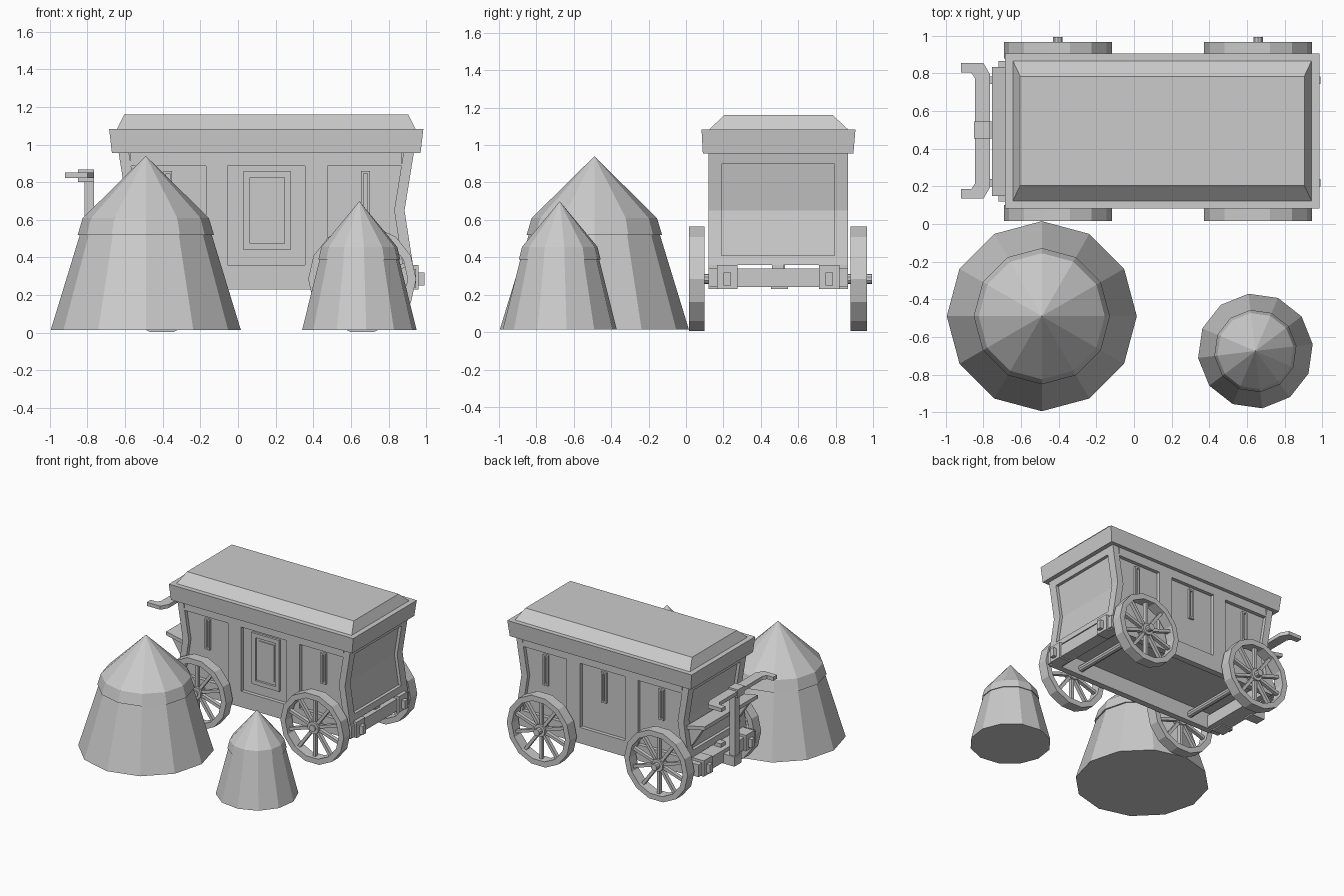
import bpy, bmesh
from math import cos, sin, pi
from mathutils import Vector, Matrix

if "Cube" in bpy.data.objects:
    bpy.data.objects.remove(bpy.data.objects["Cube"])

Y0, Y1, YM = 0.12, 0.865, 0.4925      # wagon side walls and middle
XM = 0.15                             # wagon middle along x


def finish(name, bm):
    bmesh.ops.recalc_face_normals(bm, faces=bm.faces)
    me = bpy.data.meshes.new(name)
    bm.to_mesh(me)
    bm.free()
    ob = bpy.data.objects.new(name, me)
    bpy.context.collection.objects.link(ob)
    return ob


def add_prism(bm, pts, axis, a, b):
    """Extrude a 2D outline along y (pts are x,z) or z (pts are x,y)."""
    def at(p, d):
        return (p[0], d, p[1]) if axis == 'y' else (p[0], p[1], d)
    lo = [bm.verts.new(at(p, a)) for p in pts]
    hi = [bm.verts.new(at(p, b)) for p in pts]
    n = len(pts)
    bm.faces.new(lo)
    bm.faces.new(hi[::-1])
    for i in range(n):
        bm.faces.new((lo[i], lo[(i + 1) % n], hi[(i + 1) % n], hi[i]))


def add_box(bm, x0, x1, y0, y1, z0, z1):
    add_prism(bm, [(x0, y0), (x1, y0), (x1, y1), (x0, y1)], 'z', z0, z1)


def box(name, *b):
    bm = bmesh.new()
    add_box(bm, *b)
    return finish(name, bm)


def prism(name, *a):
    bm = bmesh.new()
    add_prism(bm, *a)
    return finish(name, bm)


def loft(name, rings):
    """Stack of closed rings, bridged and capped."""
    bm = bmesh.new()
    vs = [[bm.verts.new(p) for p in r] for r in rings]
    n = len(vs[0])
    for lo, hi in zip(vs, vs[1:]):
        for i in range(n):
            bm.faces.new((lo[i], lo[(i + 1) % n], hi[(i + 1) % n], hi[i]))
    bm.faces.new(vs[0])
    bm.faces.new(vs[-1])
    bmesh.ops.remove_doubles(bm, verts=bm.verts, dist=0.0005)
    return finish(name, bm)


def rect(x0, x1, y0, y1, z):
    return [(x0, y0, z), (x1, y0, z), (x1, y1, z), (x0, y1, z)]


def frame(name, x0, x1, z0, z1, w, ya, yb):
    bm = bmesh.new()
    add_box(bm, x0, x0 + w, ya, yb, z0, z1)
    add_box(bm, x1 - w, x1, ya, yb, z0, z1)
    add_box(bm, x0 + w, x1 - w, ya, yb, z0, z0 + w)
    add_box(bm, x0 + w, x1 - w, ya, yb, z1 - w, z1)
    return finish(name, bm)


def wall_x(z):
    """Waisted end wall."""
    if z > 0.65:
        return 0.885 + 0.05 * (z - 0.65) / 0.31
    return 0.885 + 0.045 * (0.65 - z) / 0.29


def strip(z0, z1, inner, outer=0.0, side=1):
    zs = [z0] + ([0.65] if z0 < 0.65 < z1 else []) + [z1]
    pts = [(wall_x(z) - outer, z) for z in zs] + [(wall_x(z) - inner, z) for z in zs[::-1]]
    return [(x if side > 0 else 2 * XM - x, z) for x, z in pts]


# Wagon body core, set back behind the framing
core = [(wall_x(z) - 0.025, z) for z in (0.36, 0.65, 0.96)]
core += [(2 * XM - x, z) for x, z in core[::-1]]
prism("body_core", core, 'y', Y0 + 0.03, Y1 - 0.03)

# Corner posts and end rails
for side, lab in ((1, "right"), (-1, "left")):
    for ya, yb in ((Y0, Y0 + 0.07), (Y1 - 0.07, Y1)):
        prism(lab + "_corner_post", strip(0.36, 0.96, 0.055, 0, side), 'y', ya, yb)
    prism(lab + "_end_top_rail", strip(0.90, 0.96, 0.055, 0, side), 'y', Y0 + 0.07, Y1 - 0.07)
    prism(lab + "_end_bottom_rail", strip(0.36, 0.41, 0.055, 0, side), 'y', Y0 + 0.07, Y1 - 0.07)

# Side framing, front and back
for lab, ya, yb, out in (("front", Y0, Y0 + 0.05, -1), ("back", Y1 - 0.05, Y1, 1)):
    box(lab + "_top_rail", -0.57, 0.87, ya, yb, 0.885, 0.96)
    box(lab + "_bottom_rail", -0.63, 0.93, ya, yb, 0.23, 0.36)
    for x0, x1 in ((-0.17, -0.055), (0.355, 0.475)):
        box(lab + "_stile", x0, x1, ya, yb, 0.36, 0.885)
    panel = Y0 + 0.03 if out < 0 else Y1 - 0.03
    yy = sorted((panel - out * 0.01, panel + out * 0.018))
    for xc in (-0.3725, 0.15, 0.6775):
        if lab == "front" and xc == 0.15:
            # Door
            frame("door_frame", 0.03, 0.28, 0.44, 0.86, 0.034, *yy)
            box("door_panel", 0.085, 0.225, panel - 0.006, panel + 0.01, 0.50, 0.80)
        else:
            frame(lab + "_window_slot", xc - 0.023, xc + 0.023, 0.61, 0.86, 0.013, *yy)

# Roof: flared eave and low hip
loft("roof_eave", [rect(-0.67, 0.97, 0.09, 0.895, 0.955), rect(-0.685, 0.985, 0.083, 0.906, 1.083)])
loft("roof_hip", [rect(-0.645, 0.945, 0.12, 0.87, 1.08), rect(-0.605, 0.905, 0.205, 0.785, 1.16)])

# Chassis crossbars with end blocks
for lab, x0, x1, xt in (("right", 0.84, 0.945, 0.99), ("left", -0.72, -0.58, -0.765)):
    box(lab + "_crossbar", x0, x1, Y0, Y1, 0.24, 0.34)
    box(lab + "_crossbar_pin", (x0 + x1) / 2 - 0.03, (x0 + x1) / 2 + 0.03, 0.46, 0.52, 0.33, 0.37)
    xe = x1 if lab == "right" else x0
    s = 1 if lab == "right" else -1
    for yc in (0.22, 0.765):
        a, b = sorted((xe - s * 0.09, xe + s * 0.015))
        box(lab + "_block", a, b, yc - 0.055, yc + 0.055, 0.23, 0.36)
        a, b = sorted((xe, xt))
        box(lab + "_block_peg", a, b, yc - 0.02, yc + 0.02, 0.25, 0.32)

# Driver's bench with triangular brackets
prism("bench_board", [(-0.755, 0.62), (-0.59, 0.585), (-0.59, 0.615), (-0.755, 0.65)], 'y', 0.15, 0.835)
for yc in (0.19, 0.795):
    prism("bench_bracket", [(-0.73, 0.62), (-0.58, 0.59), (-0.59, 0.45), (-0.62, 0.45)],
          'y', yc - 0.02, yc + 0.02)

# Pull post and handlebar
box("pull_post", -0.815, -0.765, 0.47, 0.53, 0.23, 0.83)
box("pull_post_foot", -0.82, -0.70, 0.455, 0.545, 0.23, 0.31)
half = [(-0.765, 0.30), (-0.80, 0.36), (-0.92, 0.36), (-0.92, 0.31), (-0.865, 0.31), (-0.845, 0.28)]
outline = [(x, 0.495 + y) for x, y in half] + [(x, 0.495 - y) for x, y in half[::-1]]
prism("handlebar", outline, 'z', 0.822, 0.852)
box("handlebar_clamp", -0.85, -0.765, 0.455, 0.545, 0.80, 0.867)


# Wheels
def wheel(name, x, ya, yb, spokes=10, seg=14, r=0.287, w=0.045):
    bm = bmesh.new()
    prof = [(r, ya), (r, yb), (r - w, yb), (r - w, ya)]
    rows = []
    for i in range(seg):
        t = 2 * pi * (i + 0.5) / seg + pi / 2
        rows.append([bm.verts.new((x + q * cos(t), y, 0.285 + q * sin(t))) for q, y in prof])
    for a, b in zip(rows, rows[1:] + rows[:1]):
        for j in range(4):
            bm.faces.new((a[j], a[(j + 1) % 4], b[(j + 1) % 4], b[j]))
    ym = (ya + yb) / 2
    for i in range(spokes):
        m = (Matrix.Translation((x, ym, 0.285)) @ Matrix.Rotation(2 * pi * i / spokes, 4, 'Y')
             @ Matrix.Translation((0, 0, 0.145)) @ Matrix.Diagonal((0.024, 0.03, 0.22, 1)))
        bmesh.ops.create_cube(bm, size=1, matrix=m)
    hub = Matrix.Translation((x, ym, 0.285)) @ Matrix.Rotation(pi / 2, 4, 'X')
    bmesh.ops.create_cone(bm, cap_ends=True, segments=10, radius1=0.05, radius2=0.05,
                          depth=0.06, matrix=hub)
    finish(name, bm)


for lab, x in (("left", -0.405), ("right", 0.66)):
    wheel(lab + "_front_wheel", x, 0.015, 0.10)
    wheel(lab + "_back_wheel", x, 0.88, 0.967)
    bm = bmesh.new()
    bmesh.ops.create_cone(bm, cap_ends=True, segments=10, radius1=0.027, radius2=0.027, depth=0.98,
                          matrix=Matrix.Translation((x, 0.505, 0.285)) @ Matrix.Rotation(pi / 2, 4, 'X'))
    finish(lab + "_axle", bm)


# Hay stacks: tapered drum with an overhanging pointed cap
def stack(name, x, y, sr, sz, turn):
    def ring(r, z):
        return [(x + sr * r * cos(turn + i * pi / 6), y + sr * r * sin(turn + i * pi / 6),
                 0.015 + sz * z) for i in range(12)]
    loft(name + "_base", [ring(0.505, 0), ring(0.343, 0.53)])
    loft(name + "_cap", [ring(0.362, 0.505), ring(0.335, 0.595), ring(0.0, 0.925)])


stack("large_stack", -0.49, -0.49, 1.0, 1.0, 0.0)
stack("small_stack", 0.645, -0.675, 0.607, 0.74, 0.12)
